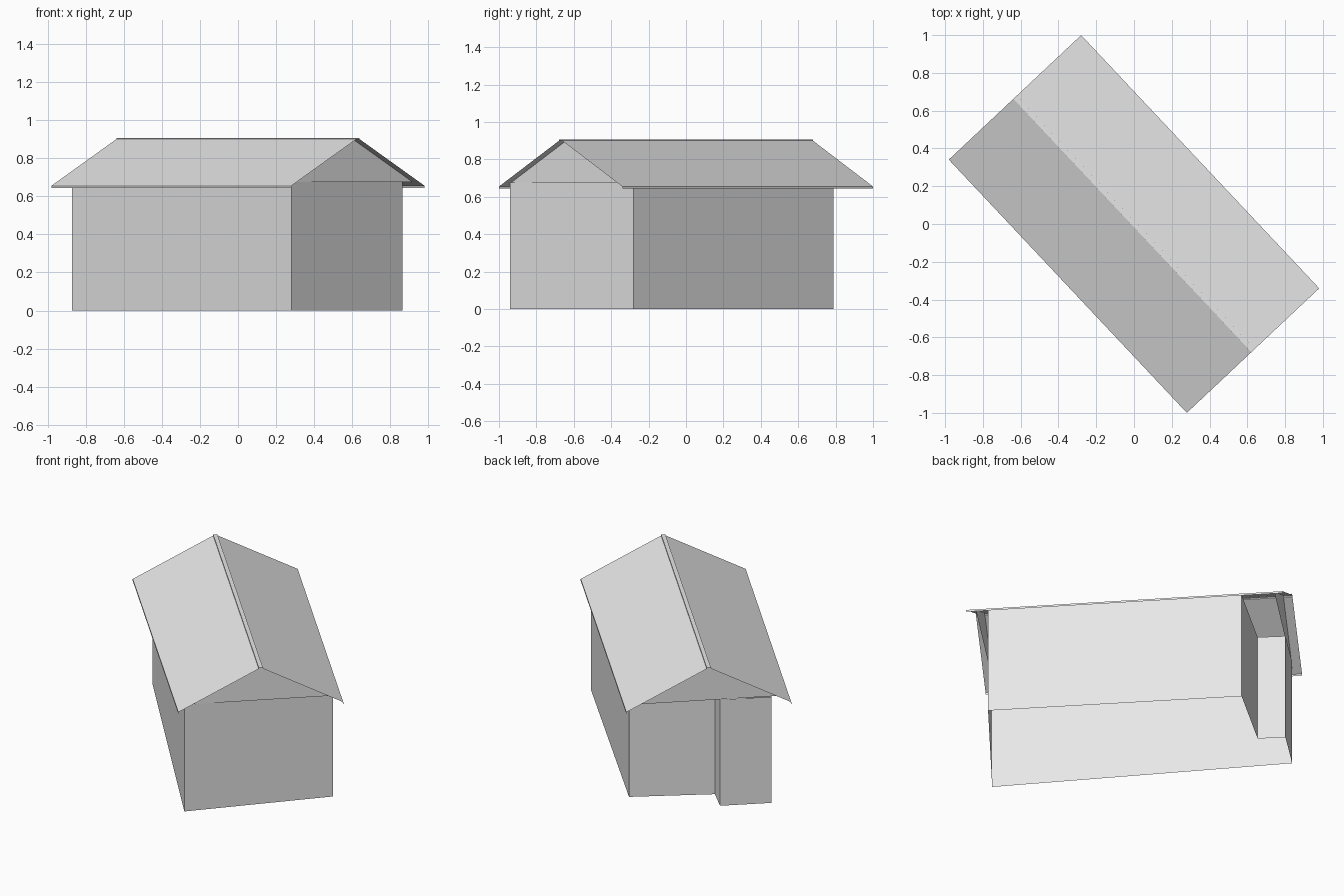
import bpy
import math

if "Cube" in bpy.data.objects:
    bpy.data.objects.remove(bpy.data.objects["Cube"], do_unlink=True)

GREY = (0.8, 0.8, 0.8, 1.0)
plaster = bpy.data.materials.new("plain_grey")
plaster.use_nodes = True
plaster.diffuse_color = GREY
plaster.node_tree.nodes["Principled BSDF"].inputs["Base Color"].default_value = GREY

ROOF_TURN = math.atan2(-1.34, 1.26)   # direction of the ridge
RIDGE, EAVE, WALL_TOP = 0.90, 0.655, 0.676
HALF_SPAN, HALF_CAP = 0.481, 0.012
ROOF_HALF, GABLE_HALF = 0.92, 0.868


def add_mesh(name, verts, faces, turn=0.0):
    mesh = bpy.data.meshes.new(name)
    mesh.from_pydata(verts, [], faces)
    mesh.materials.append(plaster)
    obj = bpy.data.objects.new(name, mesh)
    obj.rotation_euler.z = turn
    bpy.context.collection.objects.link(obj)


def sheet(name, start, end, closed=False, turn=0.0):
    """Open skin of quads between two matching outlines."""
    n = len(start)
    faces = [(i, (i + 1) % n, (i + 1) % n + n, i + n)
             for i in range(n if closed else n - 1)]
    add_mesh(name, start + end, faces, turn)


# Walls: open shell on a slightly skewed footprint with a recessed rear corner
footprint = [(0.28, -0.94), (0.865, -0.28), (-0.15, 0.788),
             (-0.535, 0.473), (-0.65, 0.586), (-0.871, 0.383)]
sheet("walls", [(x, y, 0) for x, y in footprint],
      [(x, y, WALL_TOP) for x, y in footprint], closed=True)

# Roof: thin folded sheet with a low eave lip and a flat raised ridge
half_profile = [(HALF_SPAN, EAVE - 0.012), (HALF_SPAN, EAVE),
                (HALF_CAP, RIDGE), (HALF_CAP, RIDGE + 0.007)]
profile = half_profile + [(-v, z) for v, z in reversed(half_profile)]
sheet("roof", [(-ROOF_HALF, v, z) for v, z in profile],
      [(ROOF_HALF, v, z) for v, z in profile], turn=ROOF_TURN)

# Gable panels closing the roof ends
slope = (RIDGE - EAVE) / (HALF_SPAN - HALF_CAP)
reach = HALF_SPAN - (WALL_TOP - EAVE) / slope
for name, side in (("right_gable", 1), ("left_gable", -1)):
    outline = [(-reach, WALL_TOP), (reach, WALL_TOP),
               (HALF_CAP, RIDGE), (-HALF_CAP, RIDGE)]
    verts = [(side * GABLE_HALF, side * v, z) for v, z in outline]
    add_mesh(name, verts, [(0, 1, 2, 3)], ROOF_TURN)
